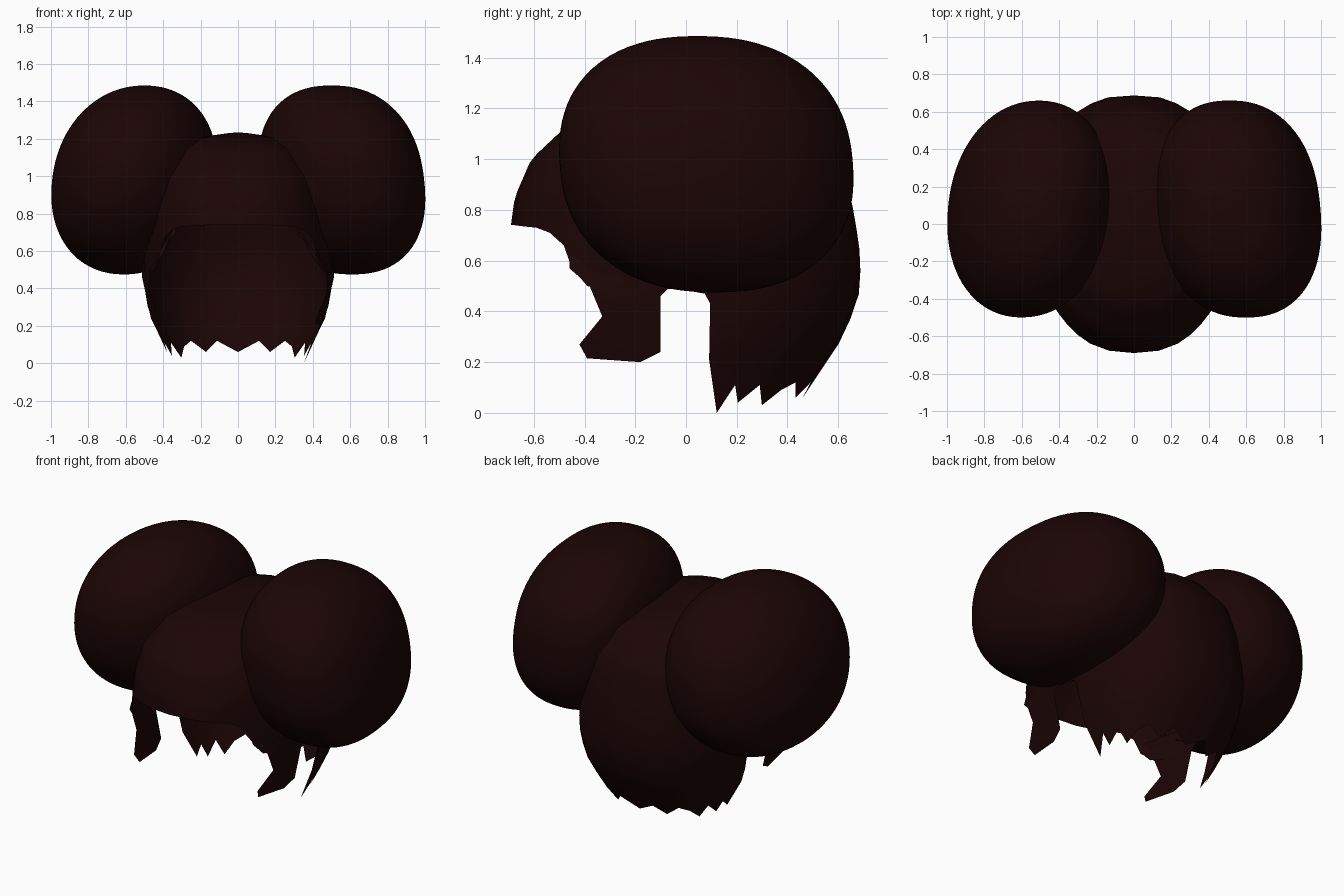
import bpy, bmesh, math

cube = bpy.data.objects.get("Cube")
if cube:
    bpy.data.objects.remove(cube)

hair = bpy.data.materials.new("dark brown hair")
hair.use_nodes = True
COLOUR = (0.011, 0.0015, 0.0015, 1)
hair.diffuse_color = COLOUR
bsdf = hair.node_tree.nodes["Principled BSDF"]
bsdf.inputs["Base Color"].default_value = COLOUR
bsdf.inputs["Roughness"].default_value = 0.9

# Cap cross-sections: height, half width, front depth, back depth
RINGS = [(1.235, .02, .03, .03), (1.205, .23, .29, .32), (1.15, .35, .45, .48),
         (1.0, .45, .61, .61), (.85, .485, .675, .65), (.74, .495, .69, .67),
         (.6, .515, .68, .69), (.45, .51, .65, .68), (.3, .485, .6, .62),
         (.15, .43, .5, .52), (0, .36, .42, .42)]
# Hem: angle from the front, height
HEM = [(0, .74), (12, .74), (24, .735), (34, .73), (42, .71), (49, .66),
       (52, .57), (58, .5), (66, .48), (76, .48), (88, .49), (94, .47),
       (95.5, .43), (96.5, .21), (103, 0), (109, .11), (113, .04), (122, .11),
       (129, .03), (138, .09), (147, .12), (158, .06), (168, .12), (180, .06)]
POWER = 2.4


def section(z):
    for a, b in zip(RINGS, RINGS[1:]):
        if z >= b[0]:
            t = (z - a[0]) / (b[0] - a[0])
            return [p + (q - p) * t for p, q in zip(a[1:], b[1:])]
    return RINGS[-1][1:]


def spow(v, e):
    return math.copysign(abs(v) ** e, v)


def cap_point(angle, z):
    w, front, back = section(z)
    s, c = math.sin(math.radians(angle)), math.cos(math.radians(angle))
    return (w * spow(s, 2 / POWER),
            -(front if c > 0 else back) * spow(c, 2 / POWER), z)


def inside_cap(co):
    if co.z > RINGS[0][0]:
        return False
    w, front, back = section(co.z)
    depth = front if co.y < 0 else back
    return abs(co.x / w) ** POWER + abs(co.y / depth) ** POWER < 0.97


def finish(bm, name):
    mesh = bpy.data.meshes.new(name)
    bm.to_mesh(mesh)
    bm.free()
    mesh.materials.append(hair)
    ob = bpy.data.objects.new(name, mesh)
    bpy.context.collection.objects.link(ob)
    for p in mesh.polygons:
        p.use_smooth = True


# Open cap with fringe and ragged back hem, the right corner tuft shorter
bm = bmesh.new()
columns = HEM + [(360 - a, max(z, .06) if a == 103 else z)
                 for a, z in reversed(HEM[1:-1])]
ROWS = 18
top = RINGS[0][0]
crown = bm.verts.new((0, 0, top))
grid = []
for angle, hem in columns:
    grid.append([bm.verts.new(cap_point(angle, top + (hem - top) * (r / ROWS) ** 1.7))
                 for r in range(1, ROWS + 1)])
for i, a in enumerate(grid):
    b = grid[(i + 1) % len(grid)]
    bm.faces.new((crown, a[0], b[0]))
    for r in range(ROWS - 1):
        bm.faces.new((a[r], a[r + 1], b[r + 1], b[r]))
bmesh.ops.recalc_face_normals(bm, faces=bm.faces)
finish(bm, "hair_cap")

# Side locks hanging in front of the ears, outline in depth and height
LOCK = [(-.46, .62), (-.46, .57), (-.38, .5), (-.33, .38), (-.42, .27),
        (-.39, .215), (-.18, .2), (-.1, .24), (-.1, .46), (-.06, .5), (-.06, .62)]
for side, name in ((1, "left_lock"), (-1, "right_lock")):
    bm = bmesh.new()
    verts = []
    for y, z in LOCK:
        w, front, back = section(z)
        front *= 1 + .35 * min(1, (.62 - z) / .3)
        x = w * (1 - (abs(y) / front) ** POWER) ** (1 / POWER)
        verts.append(bm.verts.new((side * (x + .004), y, z)))
    face = bm.faces.new(verts)
    face.normal_update()
    if face.normal.x * side < 0:
        face.normal_flip()
    bmesh.ops.triangulate(bm, faces=[face])
    finish(bm, name)

# Large rounded buns, leaning in at the top and at the back, open inside the cap
for side, name, fullness in ((1, "left_bun", 2.3), (-1, "right_bun", 2.12)):
    bm = bmesh.new()
    bmesh.ops.create_icosphere(bm, subdivisions=5, radius=1)
    for v in bm.verts:
        n = sum(abs(k) ** fullness for k in v.co) ** (-1 / fullness)
        x, y, z = v.co * n
        v.co = (side * (.555 + .435 * x - .055 * z - .05 * y),
                .08 + .578 * y - .035 * z, .98 + .505 * z)
    if side < 0:
        bmesh.ops.reverse_faces(bm, faces=bm.faces)
    hidden = [f for f in bm.faces if all(inside_cap(v.co) for v in f.verts)]
    bmesh.ops.delete(bm, geom=hidden, context='FACES')
    finish(bm, name)
